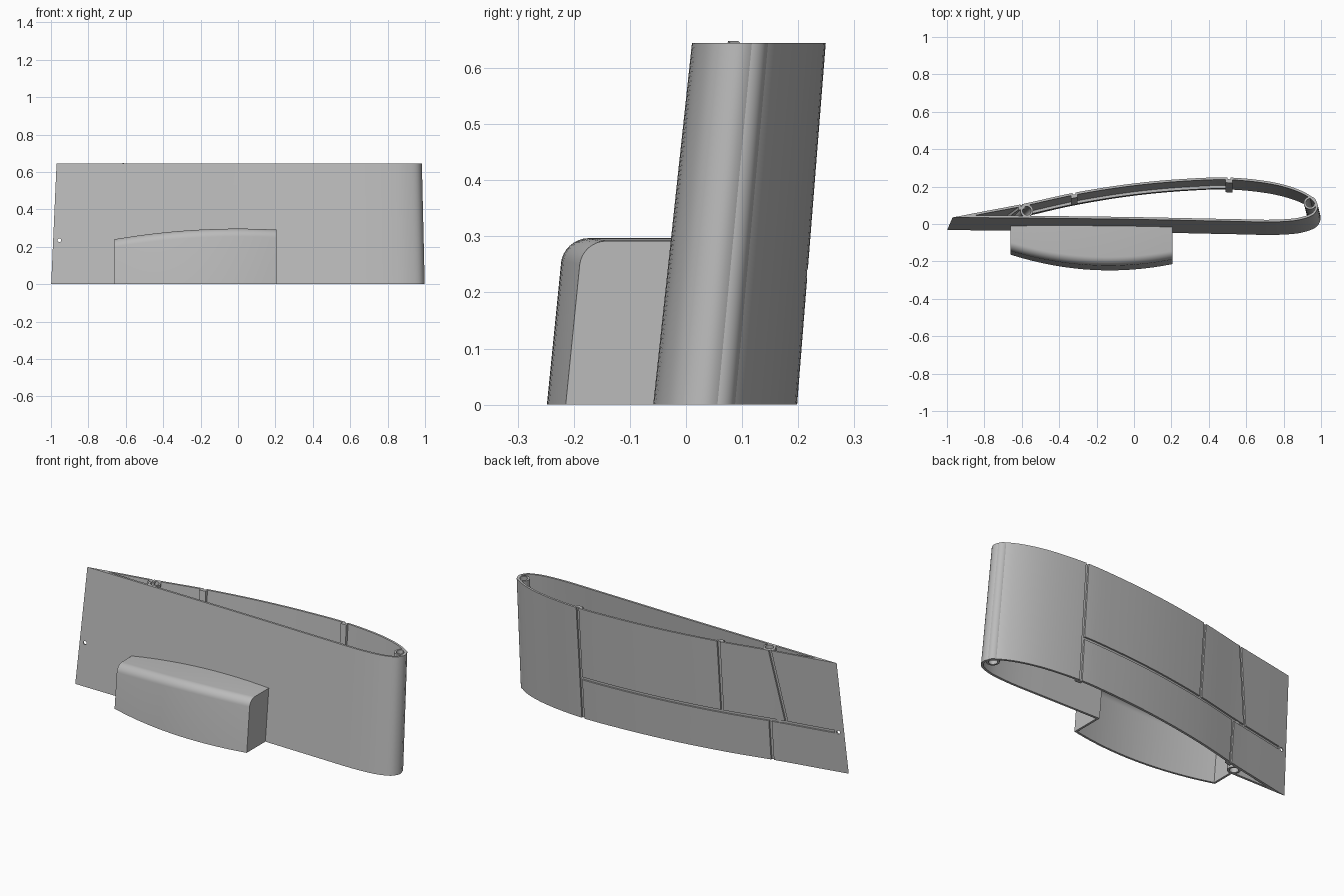
import bpy, bmesh, math
from mathutils import Vector

if "Cube" in bpy.data.objects:
    bpy.data.objects.remove(bpy.data.objects["Cube"])

HEIGHT, WALL = 0.645, 0.012

grey = bpy.data.materials.new("plain_grey")
grey.use_nodes = True
grey.diffuse_color = (0.5, 0.5, 0.5, 1)
grey.node_tree.nodes["Principled BSDF"].inputs["Base Color"].default_value = (0.5, 0.5, 0.5, 1)

# Wing section at the top end: tail, over the curved back, round the nose, along the front
OUTLINE = [(-.97, .035), (-.8, .068), (-.6, .106), (-.315, .168), (0, .217), (.3, .243),
           (.52, .248), (.75, .222), (.88, .184), (.95, .145), (.983, .1), (.965, .055),
           (.9, .026), (.78, .012), (.5, .015), (0, .025), (-.5, .031), (-.97, .035)]


def smooth(points, steps=6):
    p = [Vector(q) for q in points]
    p = [2 * p[0] - p[1]] + p + [2 * p[-1] - p[-2]]
    out = []
    for a, b, c, d in zip(p, p[1:], p[2:], p[3:]):
        # Centripetal spacing avoids bulges where long and short spans meet
        k1, k2, k3 = [(v - u).length ** 0.5 for u, v in ((a, b), (b, c), (c, d))]
        m1 = (c - b) + k2 * ((b - a) / k1 - (c - a) / (k1 + k2))
        m2 = (c - b) + k2 * ((d - c) / k3 - (d - b) / (k2 + k3))
        for i in range(steps):
            t = i / steps
            out.append(b + t * m1 + t * t * (3 * (c - b) - 2 * m1 - m2)
                       + t ** 3 * (2 * (b - c) + m1 + m2))
    return out + [p[-2]]


TOP = smooth(OUTLINE)
NOSE = max(range(len(TOP)), key=lambda i: TOP[i].x)


def place(p, z):
    """Slide a point of the top section to height z along the sweep and taper."""
    low = Vector((p[0] * 1.0225 - .007, p[1] * 1.076 - .07))
    return low.lerp(Vector(p), z / HEIGHT)


def surface_y(x, z, side):
    pts = [place(p, z) for p in (TOP[:NOSE + 1] if side == "back" else TOP[:NOSE - 1:-1])]
    for a, b in zip(pts, pts[1:]):
        if b.x >= x:
            break
    return a.y + (b.y - a.y) * (x - a.x) / (b.x - a.x)


def inner_section():
    pts = []
    for i in range(1, len(TOP) - 1):
        t = (TOP[i + 1] - TOP[i - 1]).normalized()
        q = TOP[i] + WALL * Vector((t.y, -t.x))
        if q.x > -.82:
            pts.append(q)
    return [Vector((-.85, .046))] + pts


def loft(name, rings, closed=False):
    bm = bmesh.new()
    rows = [[bm.verts.new(v) for v in ring] for ring in rings]
    n = len(rows[0])
    pairs = list(zip(rows, rows[1:])) + ([(rows[-1], rows[0])] if closed else [])
    for a, b in pairs:
        for i in range(n):
            bm.faces.new((a[i], a[(i + 1) % n], b[(i + 1) % n], b[i]))
    if not closed:
        bm.faces.new(rows[0])
        bm.faces.new(rows[-1])
    bmesh.ops.recalc_face_normals(bm, faces=bm.faces)
    mesh = bpy.data.meshes.new(name)
    bm.to_mesh(mesh)
    bm.free()
    mesh.materials.append(grey)
    ob = bpy.data.objects.new(name, mesh)
    bpy.context.collection.objects.link(ob)
    return ob


def select(ob):
    bpy.ops.object.select_all(action="DESELECT")
    ob.select_set(True)
    bpy.context.view_layer.objects.active = ob


def combine(target, tool, operation):
    select(target)
    mod = target.modifiers.new("combine", "BOOLEAN")
    mod.operation, mod.object, mod.solver = operation, tool, "EXACT"
    bpy.ops.object.modifier_apply(modifier=mod.name)
    bpy.data.objects.remove(tool)


def wing_solid(name, section, z0, z1):
    return loft(name, [[(*place(p, z), z) for p in section] for z in (z0, z1)])


def pod_solid(name, inset, z0, back):
    """Bulged pod on the front face with a rounded upper front edge."""
    rings = []
    x0, x1 = -.66 + inset, .205 - inset
    for i in range(25):
        x = x0 + (x1 - x0) * i / 24
        front = -.248 + .3 * (x + .13) ** 2 + inset
        top = .297 - .13 * x * x - inset
        r = .042 - inset
        ring = [(x, surface_y(x, z0, "front") + back, z0), (x, front + .1 * z0, z0)]
        for k in range(9):
            a = math.pi / 2 * k / 8
            z = top - r + r * math.sin(a)
            ring.append((x, front + .1 * z + r * (1 - math.cos(a)), z))
        ring.append((x, surface_y(x, top, "front") + back, top))
        rings.append(ring)
    return loft(name, rings)


def strip(name, path, half, outer, inner):
    """Bar following the back skin, between two depths beneath it."""
    rings = []
    for i, (x, z) in enumerate(path):
        a, b = Vector(path[max(i - 1, 0)]), Vector(path[min(i + 1, len(path) - 1)])
        t = (b - a).normalized() * half
        ring = []
        for s, depth in ((1, outer), (-1, outer), (-1, inner), (1, inner)):
            px, pz = x - s * t.y, z + s * t.x
            ring.append((px, surface_y(px, pz, "back") - depth, pz))
        rings.append(ring)
    return loft(name, rings)


def line(a, b, n=12):
    return [tuple(Vector(a).lerp(Vector(b), i / n)) for i in range(n + 1)]


# Hollow wing shell with the open-bottomed pod
shell = wing_solid("wing_shell", TOP[:-1], 0, HEIGHT)
combine(shell, pod_solid("pod", 0, 0, .006), "UNION")
combine(shell, wing_solid("wing_hollow", inner_section(), -.03, HEIGHT + .03), "DIFFERENCE")
combine(shell, pod_solid("pod_hollow", WALL, -.03, .035), "DIFFERENCE")

# Panel seams on the back, each with a stiffening rib behind it
SEAM_Z = .235
SEAMS = {
    "nose": ((.508, 0), (.508, HEIGHT)),
    "middle": ((-.32, SEAM_Z), (-.32, HEIGHT)),
    "slanted": ((-.67, SEAM_Z), (-.6, HEIGHT)),
    "lower": ((-.58, 0), (-.58, SEAM_Z)),
    "chord": ((.508, SEAM_Z), (-.935, SEAM_Z)),
}
for name, (a, b) in SEAMS.items():
    lo, hi = Vector(a), Vector(b)
    along = (hi - lo).normalized()
    cut_lo = lo - along * .02 if lo.y == 0 else lo
    cut_hi = hi + along * .02 if hi.y == HEIGHT else hi
    combine(shell, strip("seam_cutter", line(cut_lo, cut_hi, 24), .008, -.01, .009), "DIFFERENCE")
    if name == "chord":
        hi.x = -.72
    strip(name + "_rib", line(lo, hi, 24), .018, .0095, .028)

# Small pin hole through the tail
ring = [(-.955 + .01 * math.cos(k * math.tau / 16), .01 * math.sin(k * math.tau / 16) + SEAM_Z)
        for k in range(16)]
combine(shell, loft("pin_cutter", [[(x, y, z) for x, z in ring] for y in (-.2, .2)]), "DIFFERENCE")


# Spar tubes running the full height
def tube(name, bottom, top, r_out, r_in):
    rings = []
    for (cx, cy), z, r in ((bottom, 0, r_out), (top, HEIGHT, r_out),
                           (top, HEIGHT, r_in), (bottom, 0, r_in)):
        rings.append([(cx + r * math.cos(k * math.tau / 32), cy + r * math.sin(k * math.tau / 32), z)
                      for k in range(32)])
    loft(name, rings, closed=True)


tube("nose_spar_tube", (.957, .054), (.942, .113), .034, .023)
tube("tail_spar_tube", (-.645, .001), (-.573, .071), .034, .023)

for ob in list(bpy.context.scene.objects):
    if ob.type == "MESH" and grey.name in ob.data.materials:
        select(ob)
        bpy.ops.object.shade_smooth_by_angle(angle=math.radians(30))
